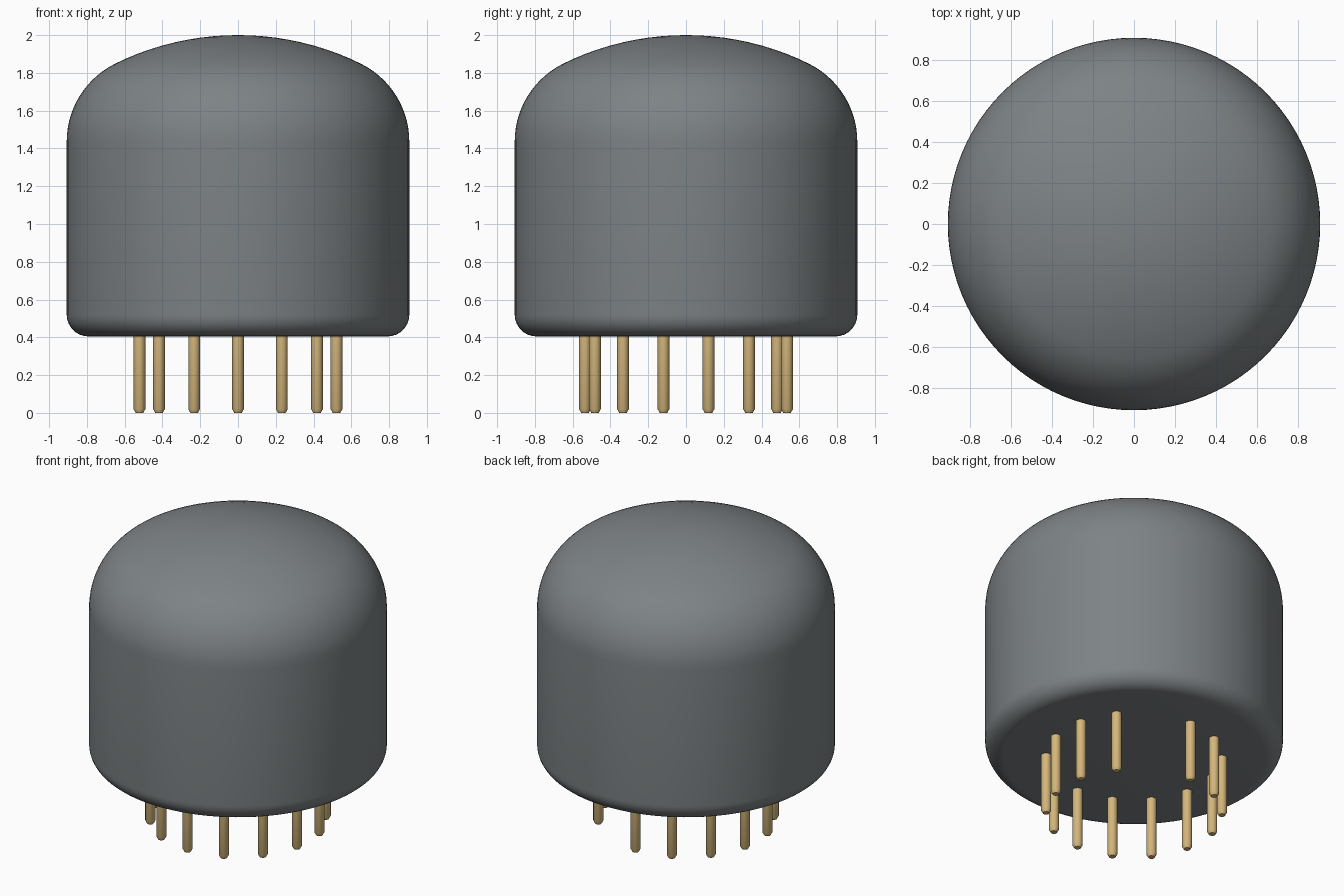
import bpy, bmesh, math

cube = bpy.data.objects.get("Cube")
if cube:
    bpy.data.objects.remove(cube, do_unlink=True)


def material(name, rgb):
    m = bpy.data.materials.new(name)
    m.use_nodes = True
    m.diffuse_color = (*rgb, 1)
    m.node_tree.nodes["Principled BSDF"].inputs["Base Color"].default_value = (*rgb, 1)
    return m


def lathe(name, profile, sides, mat, location=(0, 0, 0)):
    """Revolve (radius, z) points, bottom to top, and close both ends."""
    bm = bmesh.new()
    rings = []
    for r, z in profile:
        if r < 1e-5:
            rings.append([bm.verts.new((0, 0, z))])
        else:
            rings.append([bm.verts.new((r * math.cos(2 * math.pi * i / sides),
                                        r * math.sin(2 * math.pi * i / sides), z))
                          for i in range(sides)])
    for low, high in zip(rings, rings[1:]):
        for i in range(sides):
            j = (i + 1) % sides
            if len(high) == 1:
                bm.faces.new((low[i], low[j], high[0]))
            else:
                bm.faces.new((low[i], low[j], high[j], high[i]))
    for ring in (rings[0], rings[-1]):
        if len(ring) > 1:
            bm.faces.new(ring)
    bmesh.ops.recalc_face_normals(bm, faces=bm.faces)
    mesh = bpy.data.meshes.new(name)
    bm.to_mesh(mesh)
    bm.free()
    mesh.materials.append(mat)
    obj = bpy.data.objects.new(name, mesh)
    obj.location = location
    bpy.context.collection.objects.link(obj)
    bpy.ops.object.select_all(action='DESELECT')
    obj.select_set(True)
    bpy.context.view_layer.objects.active = obj
    bpy.ops.object.shade_smooth_by_angle(angle=math.radians(30))
    return obj


def arc(cx, cz, radius, start, end, steps):
    angles = [math.radians(start + (end - start) * i / steps) for i in range(steps + 1)]
    return [(cx + radius * math.cos(a), cz + radius * math.sin(a)) for a in angles]


grey = material("housing grey", (0.205, 0.225, 0.235))
gold = material("pin gold", (0.66, 0.47, 0.20))

# Housing: rounded base edge, straight wall, shoulder and shallow domed cap
R = 0.907
BASE = 0.405
CAP_R = 1.48
SHOULDER = 0.46
cap_edge = 64
profile = arc(R - 0.115, BASE + 0.115, 0.115, -90, 0, 8)
profile += arc(R - SHOULDER, 1.436, SHOULDER, 0, cap_edge, 14)
profile += arc(0, 2 - CAP_R, CAP_R, cap_edge, 90, 10)[1:]
lathe("housing", profile, 96, grey)

# Contact pins: ring of fourteen places, one left empty as the key
PLACES, PIN_RING, EMPTY = 14, 0.535, 1
pin_profile = [(0.020, 0), (0.031, 0.02), (0.031, BASE + 0.01)]
for k in range(PLACES):
    if k == EMPTY:
        continue
    a = 2 * math.pi * k / PLACES
    lathe(f"pin_{k + 1}", pin_profile, 24, gold,
          (PIN_RING * math.sin(a), PIN_RING * math.cos(a), 0))
